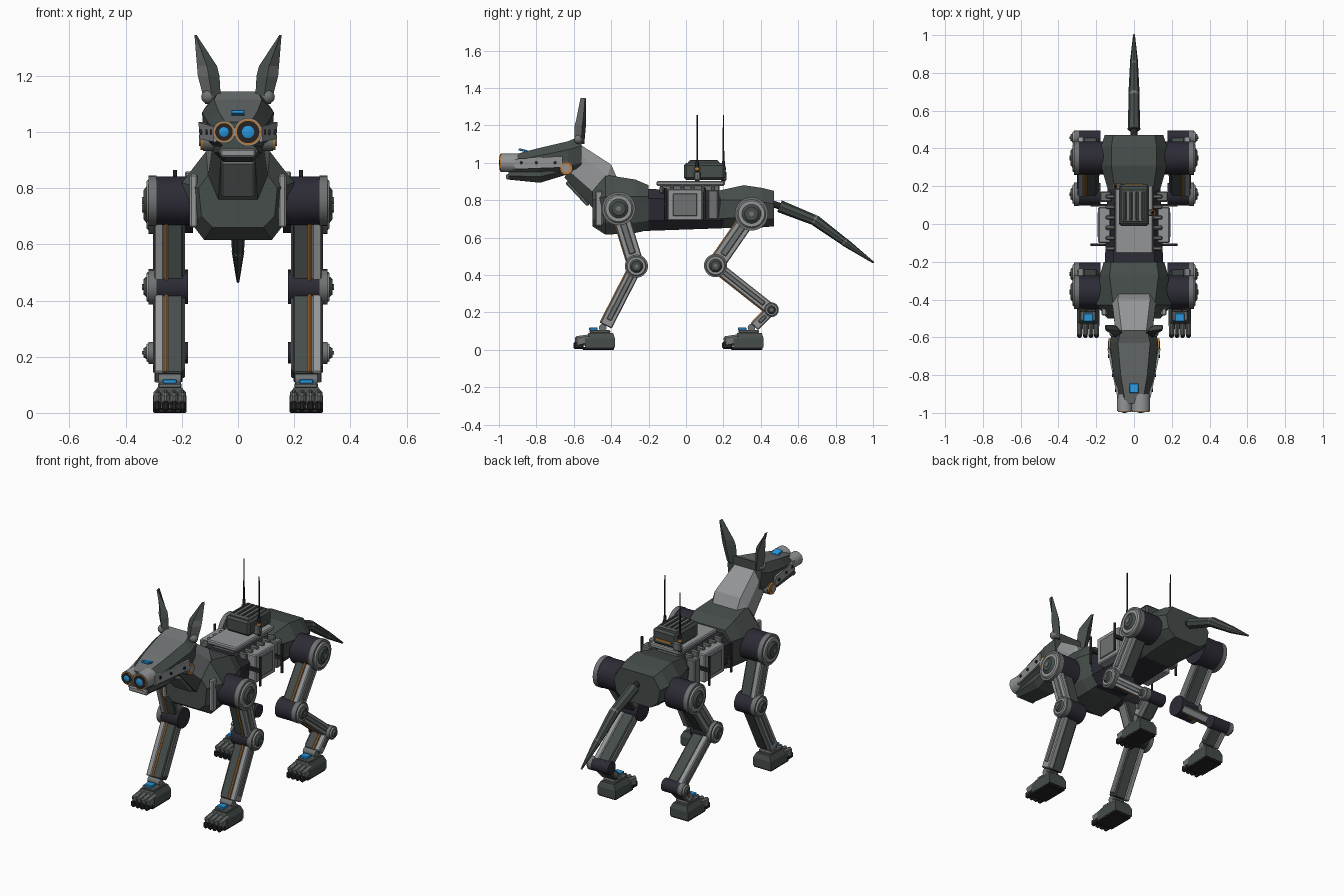
import bpy, bmesh, math
from mathutils import Vector, Matrix

cube = bpy.data.objects.get("Cube")
if cube:
    bpy.data.objects.remove(cube, do_unlink=True)


def material(name, rgb):
    m = bpy.data.materials.new(name)
    m.use_nodes = True
    m.diffuse_color = (*rgb, 1)
    m.node_tree.nodes["Principled BSDF"].inputs["Base Color"].default_value = (*rgb, 1)
    return m


GREEN = material("dark grey green", (.060, .074, .068))
PURPLE = material("dark purple", (.026, .024, .036))
LIGHT = material("light grey", (.29, .30, .31))
MID = material("mid grey", (.16, .17, .17))
BLACK = material("black rubber", (.018, .018, .019))
ORANGE = material("orange", (.50, .20, .04))
BLUE = material("blue", (.02, .30, .70))


def finish(name, bm, mats, smooth=False, rule=None):
    bmesh.ops.recalc_face_normals(bm, faces=bm.faces)
    me = bpy.data.meshes.new(name)
    if rule:
        for f in bm.faces:
            f.normal_update()
            f.material_index = rule(f.normal)
    bm.to_mesh(me)
    bm.free()
    for m in mats:
        me.materials.append(m)
    ob = bpy.data.objects.new(name, me)
    bpy.context.collection.objects.link(ob)
    if smooth:
        bpy.ops.object.select_all(action='DESELECT')
        ob.select_set(True)
        bpy.context.view_layer.objects.active = ob
        bpy.ops.object.shade_smooth_by_angle(angle=math.radians(35))
    return ob


def box(name, loc, size, mat, rot=0, bevel=.006):
    bm = bmesh.new()
    bmesh.ops.create_cube(bm, size=1, matrix=Matrix.Diagonal((*size, 1)))
    ob = finish(name, bm, [mat])
    ob.location = loc
    ob.rotation_euler.x = rot
    if bevel:
        mod = ob.modifiers.new("Bevel", 'BEVEL')
        mod.width, mod.segments = bevel, 1
    return ob


def rod(name, a, b, r, mat, r2=None, sides=32):
    a, b = Vector(a), Vector(b)
    d = b - a
    bm = bmesh.new()
    mx = Matrix.Translation((a + b) / 2) @ d.to_track_quat('Z', 'Y').to_matrix().to_4x4()
    bmesh.ops.create_cone(bm, cap_ends=True, segments=sides, radius1=r,
                          radius2=r if r2 is None else r2, depth=d.length, matrix=mx)
    return finish(name, bm, [mat], sides > 8)


def ball(name, loc, scale, mat):
    bm = bmesh.new()
    mx = Matrix.Translation(loc) @ Matrix.Diagonal((*scale, 1))
    bmesh.ops.create_uvsphere(bm, u_segments=24, v_segments=12, radius=1, matrix=mx)
    return finish(name, bm, [mat], True)


def loft(name, rings, mats, rule=None):
    bm = bmesh.new()
    vs = [[bm.verts.new(p) for p in ring] for ring in rings]
    n = len(vs[0])
    for a, b in zip(vs, vs[1:]):
        for i in range(n):
            bm.faces.new((a[i], a[(i + 1) % n], b[(i + 1) % n], b[i]))
    bm.faces.new(vs[0])
    bm.faces.new(vs[-1])
    return finish(name, bm, mats, rule=rule)


def sym(half):
    return half + [(-x, y, z) for x, y, z in reversed(half)]


def section(y, *pts):
    return sym([(x, y, z) for x, z in pts])


def strut(name, x, a, b, size, mat, shift=0, trim=0):
    # box along a leg segment; shift moves it sideways in the leg plane
    dy, dz = b[0] - a[0], b[1] - a[1]
    length = math.hypot(dy, dz)
    sy, sz = -dz / length * shift, dy / length * shift
    return box(name, (x, (a[0] + b[0]) / 2 - sy, (a[1] + b[1]) / 2 - sz),
               (size[0], size[1], length - trim), mat, math.atan2(-dy, dz), .005)


# Body shells
loft("chest", [section(-.50, (.09, .87), (.14, .80), (.13, .70), (.09, .66)),
               section(-.43, (.11, .935), (.20, .82), (.17, .68), (.12, .615)),
               section(-.27, (.13, .91), (.18, .82), (.16, .68), (.11, .625)),
               section(-.20, (.12, .88), (.16, .82), (.14, .69), (.10, .64))], [GREEN])
loft("waist", [section(-.23, (.11, .86), (.155, .81), (.14, .69), (.09, .635)),
               section(.20, (.10, .85), (.14, .80), (.13, .69), (.09, .65))], [PURPLE])
loft("hips", [section(.17, (.10, .85), (.135, .80), (.13, .70), (.09, .65)),
              section(.31, (.12, .88), (.175, .80), (.17, .71), (.10, .65)),
              section(.41, (.12, .865), (.175, .79), (.16, .70), (.10, .655)),
              section(.47, (.11, .85), (.155, .78), (.14, .70), (.09, .66))], [GREEN])

# Neck and chest plates
loft("neck", [sym([(.065, -.57, 1.10), (.095, -.59, 1.06), (.09, -.63, .96), (.06, -.65, .92)]),
              sym([(.085, -.40, .99), (.115, -.42, .93), (.11, -.47, .82), (.07, -.50, .76)]),
              sym([(.08, -.36, .90), (.11, -.38, .86), (.10, -.44, .76), (.07, -.46, .72)])],
     [LIGHT, GREEN], lambda n: 1 if n.z < -.3 else 0)
box("throat_plate", (0, -.58, .835), (.12, .02, .17), MID, .75)

# Skull, jaw and muzzle
loft("skull", [section(-.95, (.045, 1.035), (.07, 1.00), (.07, .97), (.05, .945)),
               section(-.80, (.07, 1.075), (.108, 1.035), (.108, .98), (.08, .95)),
               section(-.63, (.085, 1.115), (.128, 1.07), (.122, .98), (.09, .95)),
               section(-.56, (.07, 1.145), (.115, 1.09), (.105, 1.0), (.08, .96))],
     [GREEN, MID], lambda n: 1 if n.z > .85 else 0)
loft("jaw", [section(-.95, (.06, .95), (.072, .93), (.05, .91)),
             section(-.78, (.09, .95), (.085, .925), (.05, .893)),
             section(-.61, (.09, .98), (.09, .965), (.06, .945))], [GREEN])
box("chin_plate", (0, -.952, .925), (.125, .02, .03), LIGHT)
box("brow_light", (0, -.87, 1.066), (.048, .05, .012), BLUE, -.25, .002)

# Camera eyes, the left one larger
for side, x, r in (("right", -.05, .036), ("left", .036, .046)):
    rod(side + "_eye_housing", (x, -.90, 1.0), (x, -.99, 1.0), r + .004, LIGHT)
    rod(side + "_eye_ring", (x, -.985, 1.0), (x, -.994, 1.0), r, ORANGE)
    rod(side + "_eye_rim", (x, -.99, 1.0), (x, -.996, 1.0), r * .87, BLACK)
    ball(side + "_eye_lens", (x, -.985, 1.0), (r * .72, .015, r * .72), BLUE)


def ear(side, s):
    rings = []
    for z, xi, xo, y, t in ((1.10, .06, .117, -.57, .026), (1.20, .066, .143, -.565, .03),
                            (1.235, .075, .146, -.56, .026), (1.345, .147, .155, -.55, .014)):
        xm = (xi + xo) / 2
        rings.append([(s * xi, y - .008, z), (s * xm, y - t, z), (s * xo, y + .01, z), (s * xm, y + t, z)])
    loft(side + "_ear", rings, [GREEN, MID], lambda n: 1 if n.y < -.2 and n.x * s > 0 else 0)
    ball(side + "_ear_joint", (s * .105, -.575, 1.125), (.026, .024, .024), MID)


def joint(name, s, y, z, r, inner=.178):
    rod(name + "_motor", (s * inner, y, z), (s * .295, y, z), r, PURPLE)
    rod(name + "_cap", (s * .29, y, z), (s * .318, y, z), r * 1.03, MID)
    rod(name + "_rim", (s * .318, y, z), (s * .326, y, z), r * .88, LIGHT, r * .8)
    rod(name + "_hub", (s * .32, y, z), (s * .337, y, z), r * .68, GREEN, r * .42)
    rod(name + "_pin", (s * .33, y, z), (s * .341, y, z), r * .16, MID, sides=12)


def segment(name, s, a, b, w, trim):
    strut(name + "_core", s * .232, a, b, (.07, w, 0), GREEN, 0, trim)
    strut(name + "_outer_plate", s * .281, a, b, (.034, w * 1.1, 0), LIGHT, 0, trim)
    strut(name + "_outer_inset", s * .299, a, b, (.008, w * .45, 0), MID, 0, trim + .07)
    strut(name + "_inner_plate", s * .195, a, b, (.012, w * .75, 0), MID, 0, trim + .03)
    strut(name + "_cable", s * .255, a, b, (.012, .012, 0), ORANGE, w * .53, trim)


def foot(name, s, y):
    x = s * .243
    loft(name, [[(x + i * hx, y + yy, z) for i, yy in ((-1, f), (1, f), (1, b), (-1, b))]
                for z, hx, f, b in ((.012, .06, -.08, .08), (.06, .06, -.08, .08), (.09, .045, -.06, .07))],
         [GREEN])
    box(name + "_sole", (x, y - .01, .008), (.118, .17, .016), BLACK, 0, .004)
    box(name + "_top_plate", (x, y, .097), (.085, .11, .02), MID)
    box(name + "_ankle_light", (x, y - .035, .112), (.05, .045, .016), BLUE, 0, .003)
    rod(name + "_ankle", (x - .04, y + .015, .118), (x + .04, y + .015, .118), .02, MID)
    for i in range(4):
        tx = x + (i - 1.5) * .03
        box(name + "_toe", (tx, y - .09, .05), (.027, .085, .055), MID, .15, .01)
        box(name + "_claw", (tx, y - .115, .024), (.026, .055, .038), BLACK, 0, .008)


for side, s in (("left", 1), ("right", -1)):
    ear(side, s)
    # Cheek armour and ear discs
    loft(side + "_cheek_plate", [[(s * (x + d), y, z) for x, y, z in
         ((.076, -.92, 1.02), (.129, -.66, 1.035), (.124, -.66, .975), (.076, -.92, .965))] for d in (0, .012)],
         [LIGHT])
    for y, x in ((-.88, .096), (-.80, .112), (-.70, .133)):
        rod(side + "_cheek_bolt", (s * (x - .015), y, 1.0), (s * (x + .004), y, 1.0), .009, BLACK, sides=12)
    rod(side + "_disc_base", (s * .08, -.64, .97), (s * .125, -.64, .97), .037, MID)
    rod(side + "_disc", (s * .125, -.64, .97), (s * .134, -.64, .97), .034, ORANGE)
    rod(side + "_disc_cap", (s * .13, -.64, .97), (s * .138, -.64, .97), .02, LIGHT)
    # Chest strips and flank packs
    box(side + "_chest_strip", (s * .158, -.465, .755), (.028, .04, .19), LIGHT)
    box(side + "_flank_box", (s * .157, -.005, .775), (.065, .19, .17), LIGHT)
    box(side + "_flank_panel", (s * .19, -.005, .775), (.009, .13, .12), MID, 0, .003)
    box(side + "_flank_rear_box", (s * .15, .145, .775), (.06, .055, .16), MID)
    for y in (-.11, .10):
        rod(side + "_flank_rod", (s * .225, y, .69), (s * .225, y, .865), .007, BLACK, sides=12)
        box(side + "_rod_bracket", (s * .185, y, .78), (.09, .014, .02), BLACK, 0, 0)
    for i in range(6):
        box(side + "_cooling_rib", (s * .125, -.13 + i * .055, .855), (.05, .022, .04), MID)

    # Front leg
    sh, el, an = (-.36, .755), (-.265, .447), (-.435, .115)
    n = side + "_front_"
    joint(n + "shoulder", s, *sh, .087, .165)
    joint(n + "elbow", s, *el, .06)
    segment(n + "upper_leg", s, sh, el, .078, .07)
    segment(n + "lower_leg", s, el, an, .062, .03)
    foot(n + "foot", s, -.46)
    # Hind leg
    hip, kn, ho, an = (.35, .727), (.158, .45), (.457, .214), (.36, .115)
    n = side + "_hind_"
    joint(n + "hip", s, *hip, .087, .16)
    joint(n + "knee", s, *kn, .06)
    joint(n + "hock", s, *ho, .038)
    segment(n + "upper_leg", s, hip, kn, .078, .07)
    segment(n + "lower_leg", s, kn, ho, .056, .03)
    segment(n + "shank", s, ho, an, .046, .02)
    foot(n + "foot", s, .335)

# Saddle and equipment pack
box("saddle_base", (0, .02, .862), (.15, .32, .04), MID)
box("saddle_plate", (0, .025, .89), (.20, .365, .026), LIGHT)
box("pack", (0, .10, .953), (.16, .22, .09), GREEN, 0, .012)
box("pack_lid", (0, .095, 1.0), (.13, .17, .018), MID)
for i in range(4):
    box("pack_ridge", ((i - 1.5) * .032, .095, 1.011), (.014, .15, .01), GREEN, 0, .003)
box("pack_rear_trim", (0, .211, .94), (.10, .006, .012), ORANGE, 0, 0)
for x, y in ((.10, .06), (-.10, .20)):
    box("antenna_bracket", (x * .85, y, .93), (.05, .035, .05), MID)
    rod("antenna_base", (x, y, .90), (x, y, 1.01), .011, BLACK, .008, 12)
    rod("antenna_ring", (x, y, .962), (x, y, .975), .014, ORANGE, sides=12)
    rod("antenna", (x, y, 1.0), (x, y, 1.255), .005, BLACK, .003, 8)

# Tapered tail in three pieces
tail = [(.50, .768, .037), (.69, .692, .033), (.85, .575, .025), (1.0, .468, .006)]
for (y1, z1, r1), (y2, z2, r2) in zip(tail, tail[1:]):
    rod("tail_segment", (0, y1, z1), (0, y2, z2), r1 * .9, GREEN, r2 * .85, 8)
    ball("tail_joint", (0, y2, z2), (r2 * .85, r2 * .85, r2 * .85), MID)
rod("tail_mount", (0, .45, .785), (0, .51, .765), .018, BLACK, sides=12)
